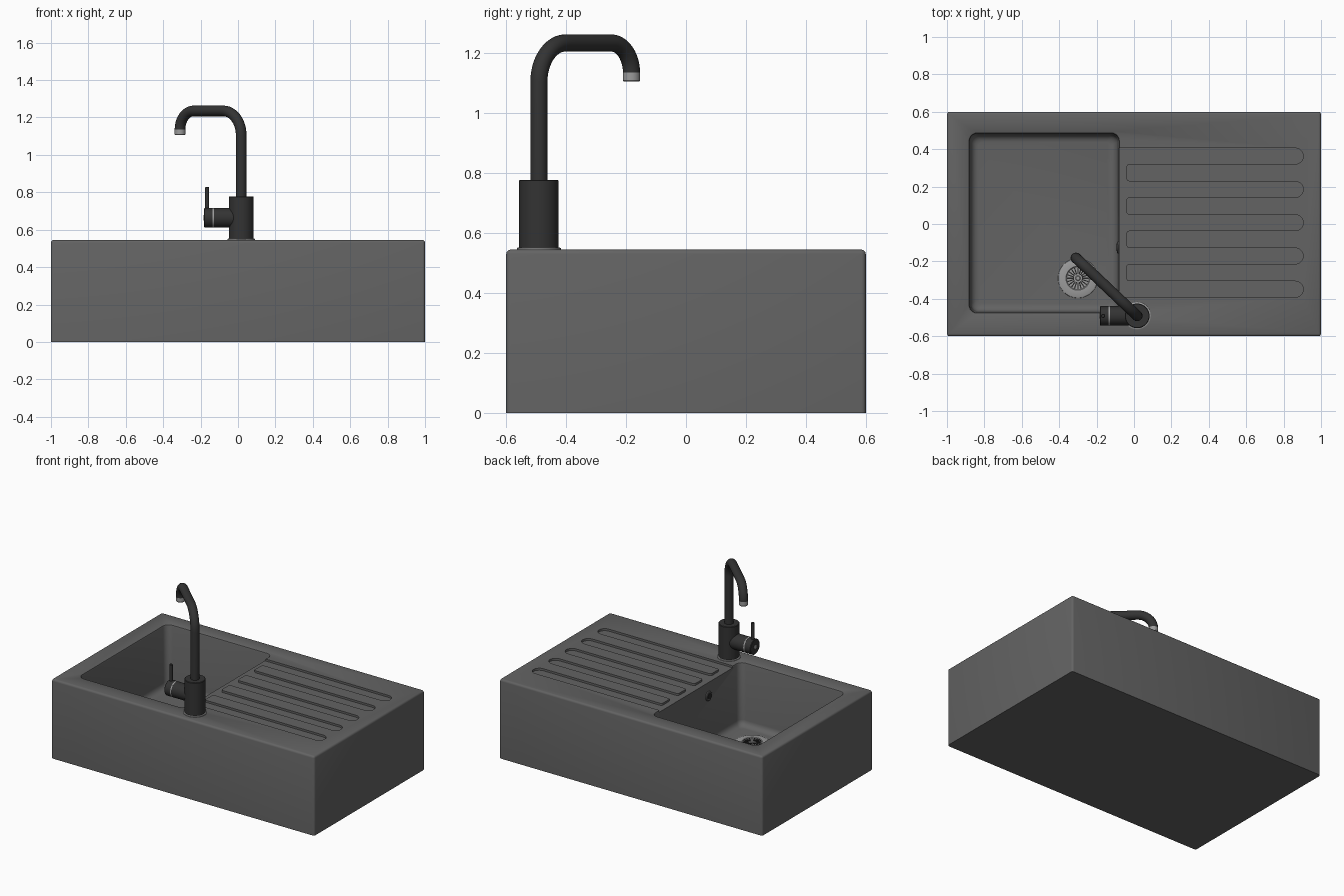
import bpy, bmesh
from math import sin, cos, pi, radians
from mathutils import Vector, Matrix

if "Cube" in bpy.data.objects:
    bpy.data.objects.remove(bpy.data.objects["Cube"], do_unlink=True)


def material(name, value):
    m = bpy.data.materials.new(name)
    m.use_nodes = True
    colour = (value, value, value, 1)
    m.diffuse_color = colour
    m.node_tree.nodes["Principled BSDF"].inputs["Base Color"].default_value = colour
    return m


SINK = material("grey composite", 0.125)
BLACK = material("matt black", 0.033)
STEEL = material("brushed steel", 0.33)
DARK = material("drain shadow", 0.02)


def finish(name, bm, mat, smooth=True):
    bmesh.ops.recalc_face_normals(bm, faces=bm.faces)
    mesh = bpy.data.meshes.new(name)
    bm.to_mesh(mesh)
    bm.free()
    obj = bpy.data.objects.new(name, mesh)
    bpy.context.collection.objects.link(obj)
    mesh.materials.append(mat)
    if smooth:
        shade(obj)
    return obj


def shade(obj):
    bpy.ops.object.select_all(action="DESELECT")
    obj.select_set(True)
    bpy.context.view_layer.objects.active = obj
    bpy.ops.object.shade_smooth_by_angle(angle=radians(35))


def loft(name, rings, mat, smooth=True):
    """Skin a list of matching point rings and cap both ends."""
    bm = bmesh.new()
    rows = [[bm.verts.new(p) for p in ring] for ring in rings]
    n = len(rows[0])
    for a, b in zip(rows, rows[1:]):
        for i in range(n):
            j = (i + 1) % n
            bm.faces.new((a[i], a[j], b[j], b[i]))
    bm.faces.new(rows[0])
    bm.faces.new(rows[-1])
    return finish(name, bm, mat, smooth)


def circle(centre, u, v, r, n=32):
    return [Vector(centre) + r * (cos(2 * pi * i / n) * Vector(u) + sin(2 * pi * i / n) * Vector(v))
            for i in range(n)]


def turned(name, origin, axis, profile, mat, n=32):
    """Round part along an axis from (distance, radius) pairs."""
    axis = Vector(axis).normalized()
    u = axis.orthogonal().normalized()
    v = axis.cross(u)
    return loft(name, [circle(Vector(origin) + axis * d, u, v, r, n) for d, r in profile], mat)


def arc(cx, cy, r, start, end, steps):
    return [(cx + r * cos(radians(start + (end - start) * i / steps)),
             cy + r * sin(radians(start + (end - start) * i / steps))) for i in range(steps + 1)]


def rounded_rect(x0, x1, y0, y1, r, z):
    pts = []
    for cx, cy, a in ((x1 - r, y1 - r, 0), (x0 + r, y1 - r, 90),
                      (x0 + r, y0 + r, 180), (x1 - r, y0 + r, 270)):
        pts += arc(cx, cy, r, a, a + 90, 6)
    return [(x, y, z) for x, y in pts]


def cut(obj, cutter):
    mod = obj.modifiers.new("cut", "BOOLEAN")
    mod.operation = "DIFFERENCE"
    mod.solver = "EXACT"
    mod.object = cutter
    bpy.context.view_layer.objects.active = obj
    bpy.ops.object.modifier_apply(modifier=mod.name)
    bpy.data.objects.remove(cutter, do_unlink=True)


# Sink block with softened top and upright edges
TOP, FLOOR = 0.545, 0.115
bm = bmesh.new()
bmesh.ops.create_cube(bm, size=1, matrix=Matrix.Translation((0, 0, TOP / 2)) @ Matrix.Diagonal((2, 1.2, TOP, 1)))
soft = [e for e in bm.edges if max(v.co.z for v in e.verts) > 0.1]
bmesh.ops.bevel(bm, geom=soft, offset=0.014, segments=3, profile=0.5, affect="EDGES")
sink = finish("sink_block", bm, SINK, smooth=False)

# Basin: flared lip, nearly straight walls, rounded floor edge
steps = [(-0.006, TOP + 0.05), (-0.004, TOP), (0.003, TOP - 0.004), (0.006, TOP - 0.012)]
steps += [(0.012 + 0.04 * (1 - cos(radians(a))), FLOOR + 0.04 * (1 - sin(radians(a))))
          for a in (0, 22, 45, 68, 90)]
basin = loft("basin_cutter", [rounded_rect(-0.885 + d, -0.075 - d, -0.48 + d, 0.49 - d, 0.045 - d * 0.4, z)
                              for d, z in steps], SINK, smooth=False)
cut(sink, basin)

# Drainboard: five grooves joined by a channel that runs into the basin
pitch, half, left, right = 0.178, 0.043, -0.04, 0.905
outline = [(-0.1, 2 * pitch + half + 0.007)]
for i in range(5):
    y = (2 - i) * pitch + 0.007
    outline += arc(right - half, y, half, 90, -90, 10)
    if i < 4:
        c = 0.015
        outline += arc(left + c, y - half - c, c, 90, 180, 4)
        outline += arc(left + c, y - pitch + half + c, c, 180, 270, 4)
outline.append((-0.1, -2 * pitch - half + 0.007))
grooves = loft("groove_cutter", [[(x, y, z) for x, y in outline] for z in (TOP - 0.014, TOP + 0.05)],
               SINK, smooth=False)
cut(sink, grooves)
shade(sink)

# Waste: steel flange with a slotted strainer
DX, DY = -0.3, -0.29
turned("waste_flange", (DX, DY, FLOOR - 0.003), (0, 0, 1),
       [(0, 0.107), (0.007, 0.105), (0.01, 0.098), (0.01, 0.064), (0.006, 0.06)], STEEL, 48)
bm = bmesh.new()
for i in range(20):
    spin = Matrix.Translation((DX, DY, FLOOR + 0.0045)) @ Matrix.Rotation(2 * pi * i / 20, 4, "Z")
    bmesh.ops.create_cube(bm, size=1, matrix=spin @ Matrix.Translation((0.04, 0, 0))
                          @ Matrix.Diagonal((0.036, 0.006, 0.004, 1)))
finish("strainer_slots", bm, DARK, smooth=False)
turned("strainer_knob", (DX, DY, FLOOR), (0, 0, 1), [(0, 0.014), (0.009, 0.014), (0.012, 0.01)], STEEL, 16)

# Overflow on the basin wall beside the drainboard
turned("overflow_rim", (-0.08, -0.125, 0.44), (-1, 0, 0), [(0, 0.032), (0.008, 0.032), (0.011, 0.028)], SINK)
turned("overflow_hole", (-0.08, -0.125, 0.44), (-1, 0, 0), [(0, 0.02), (0.0125, 0.02)], DARK)

# Tap body
TX, TY = 0.017, -0.491
turned("tap_base_ring", (TX, TY, TOP - 0.002), (0, 0, 1), [(0, 0.073), (0.007, 0.073), (0.009, 0.07)], STEEL)
turned("tap_body", (TX, TY, TOP + 0.005), (0, 0, 1),
       [(0, 0.066), (0.225, 0.066), (0.228, 0.063)], BLACK, 40)

# Swan neck spout, swept in a vertical plane turned towards the waste
reach, height, r1, r2 = 0.45, 1.235, 0.13, 0.1
path = [(0, 0.76)] + arc(r1, height - r1, r1, 180, 90, 12)
path += arc(reach - r2, height - r2, r2, 90, 0, 12)
heading = Vector((-0.327, 0.309, 0)).normalized()
side = heading.cross(Vector((0, 0, 1)))
points = [Vector((TX, TY, z)) + heading * s for s, z in path]
rings = []
for i, p in enumerate(points):
    along = (points[min(i + 1, len(points) - 1)] - points[max(i - 1, 0)]).normalized()
    if i in (0, len(points) - 1):
        along = Vector((0, 0, 1 if i == 0 else -1))
    rings.append(circle(p, side, side.cross(along), 0.0285, 24))
loft("tap_spout", rings, BLACK)
turned("spout_nozzle", points[-1] + Vector((0, 0, 0.002)), (0, 0, -1),
       [(0, 0.029), (0.027, 0.029), (0.031, 0.026), (0.031, 0.021), (0.025, 0.02)], STEEL, 24)

# Side mixer with turning cap, trim ring and lever
HZ = 0.664
turned("mixer_arm", (TX, TY, HZ), (-1, 0, 0), [(0, 0.052), (0.147, 0.052)], BLACK)
turned("mixer_trim_ring", (-0.128, TY, HZ), (-1, 0, 0), [(0, 0.0525), (0.008, 0.0525)], STEEL)
turned("mixer_cap", (-0.135, TY, HZ), (-1, 0, 0), [(0, 0.052), (0.044, 0.052), (0.047, 0.049)], BLACK)
turned("mixer_cap_dot", (-0.18, TY, HZ), (-1, 0, 0), [(0, 0.014), (0.004, 0.014)], STEEL, 20)
turned("mixer_lever", (-0.165, TY, HZ), (0, 0, 1), [(0, 0.011), (0.161, 0.011), (0.164, 0.008)], BLACK, 16)
